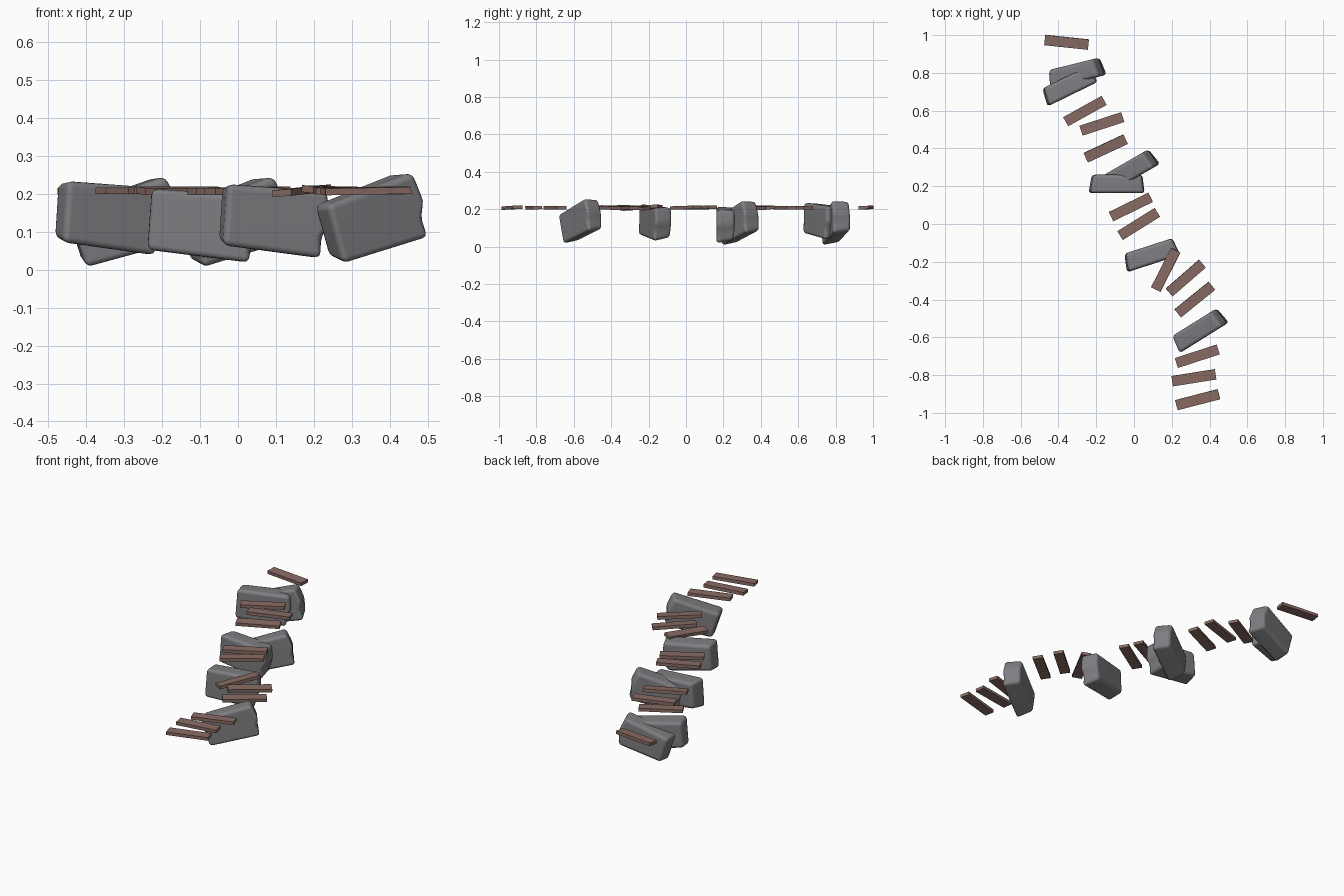
import bpy, bmesh, math
from mathutils import Matrix, Vector

if "Cube" in bpy.data.objects:
    bpy.data.objects.remove(bpy.data.objects["Cube"])


def material(name, rgb):
    m = bpy.data.materials.new(name)
    m.diffuse_color = (*rgb, 1)
    m.use_nodes = True
    m.node_tree.nodes["Principled BSDF"].inputs["Base Color"].default_value = m.diffuse_color
    return m


STONE = material("grey stone", (0.21, 0.21, 0.225))
WOOD = material("brown wood", (0.25, 0.148, 0.125))


def add_object(name, bm, mat, matrix):
    bmesh.ops.recalc_face_normals(bm, faces=bm.faces)
    me = bpy.data.meshes.new(name)
    bm.to_mesh(me)
    bm.free()
    me.materials.append(mat)
    ob = bpy.data.objects.new(name, me)
    ob.matrix_world = matrix
    bpy.context.collection.objects.link(ob)
    return ob


def placed(loc, yaw, roll, pitch=0):
    # roll turns in the plane of the broad face, yaw turns on the ground
    return (Matrix.Translation(loc) @ Matrix.Rotation(math.radians(yaw), 4, 'Z')
            @ Matrix.Rotation(math.radians(-roll), 4, 'Y')
            @ Matrix.Rotation(math.radians(pitch), 4, 'X'))


# Slab outline (x, z) on the front, and the chipped outline on the back
FRONT = [(-0.14, 0.095), (-0.152, -0.07), (0.125, -0.105), (0.122, -0.05),
         (0.148, -0.01), (0.142, 0.075)]
BACK = [(-0.125, 0.088), (-0.135, -0.055), (0.105, -0.085), (0.128, -0.035),
        (0.135, 0.005), (0.13, 0.075)]


def stone(name, loc, yaw, roll):
    bm = bmesh.new()
    f = [bm.verts.new((x, -0.052, z)) for x, z in FRONT]
    b = [bm.verts.new((x, 0.046, z)) for x, z in BACK]
    n = len(f)
    bm.faces.new(f)
    bm.faces.new(b[::-1])
    for i in range(n):
        j = (i + 1) % n
        bm.faces.new((f[i], b[i], b[j], f[j]))
    ob = add_object(name, bm, STONE, placed(loc, yaw, roll))
    bev = ob.modifiers.new("worn edges", 'BEVEL')
    bev.width, bev.segments, bev.limit_method = 0.018, 3, 'NONE'
    for p in ob.data.polygons:
        p.use_smooth = True
    wn = ob.modifiers.new("flat faces", 'WEIGHTED_NORMAL')
    wn.keep_sharp = True


# Stones: position, yaw, roll
for i, (loc, yaw, roll) in enumerate([
        ((-0.345, 0.735, 0.14), 26, 0), ((-0.30, 0.805, 0.125), 14, 22),
        ((-0.09, 0.215, 0.12), 0, 0), ((-0.015, 0.29, 0.125), 30, 22),
        ((0.09, -0.16, 0.132), 18, 0), ((0.35, -0.555, 0.135), 32, 22)]):
    stone(f"stone_{i + 1}", loc, yaw, roll)

# Planks: x, y, yaw, roll, pitch
for i, (x, y, yaw, roll, pitch) in enumerate([
        (-0.357, 0.962, -6, 0, 3), (-0.26, 0.598, 29, 0, 0),
        (-0.17, 0.53, 18, 0, 0), (-0.15, 0.40, 25, 0, 5),
        (-0.017, 0.09, 26, 1, 0), (0.025, 0.0, 32, 1, 0),
        (0.168, -0.243, 63, 3, -4), (0.274, -0.286, 41, -2, 4),
        (0.322, -0.40, 39, -1, 4), (0.335, -0.70, 18, 0, 0),
        (0.317, -0.814, 9, 0, 2), (0.337, -0.93, 14.5, 1, 2)]):
    bm = bmesh.new()
    bmesh.ops.create_cube(bm, size=1)
    bmesh.ops.scale(bm, vec=Vector((0.233, 0.055, 0.018)), verts=bm.verts)
    add_object(f"plank_{i + 1}", bm, WOOD, placed((x, y, 0.208), yaw, roll, pitch))
